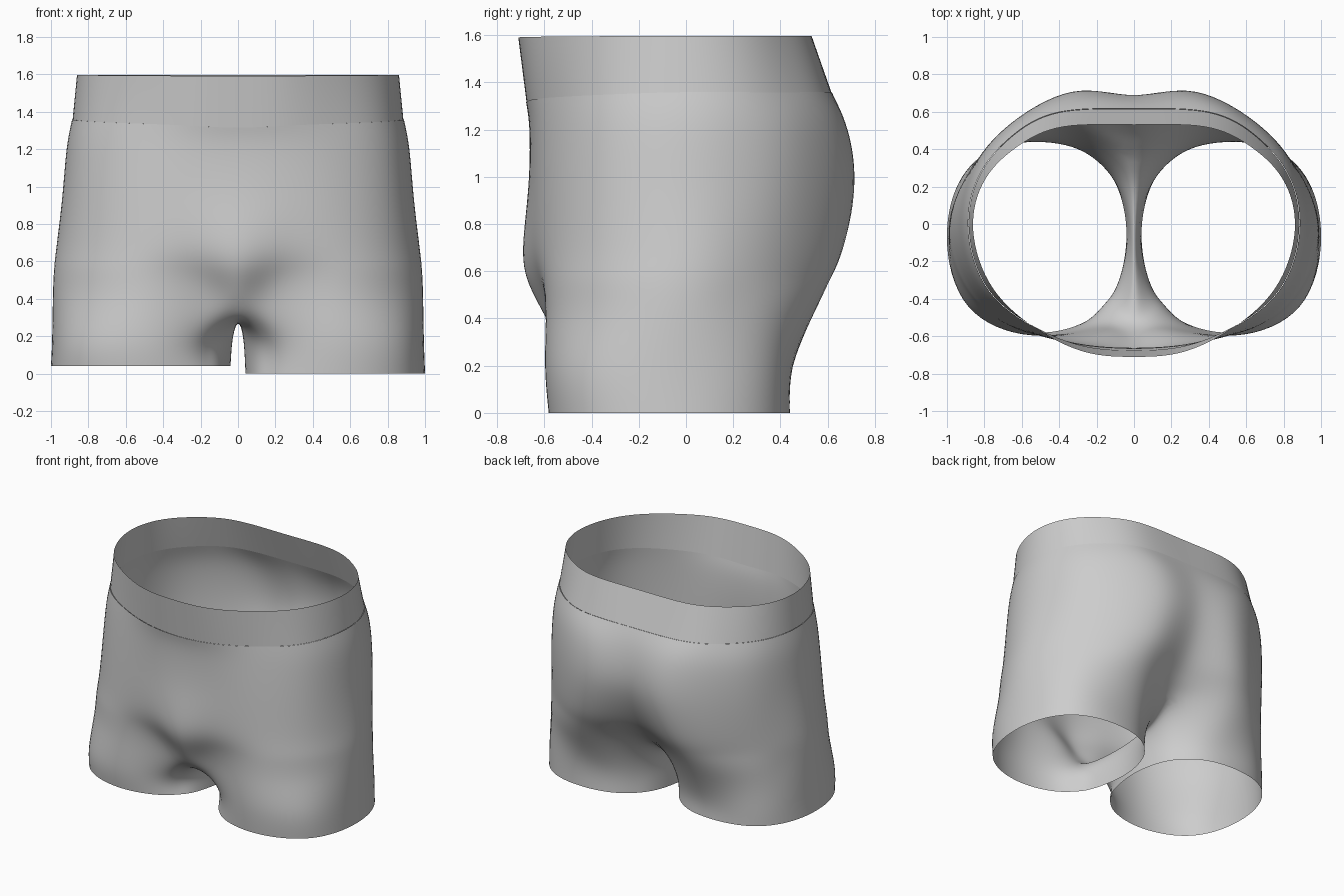
import bpy
import bmesh
from math import cos, sin, radians, copysign
from mathutils import Vector

cube = bpy.data.objects.get("Cube")
if cube:
    bpy.data.objects.remove(cube, do_unlink=True)

fabric = bpy.data.materials.new("grey fabric")
fabric.use_nodes = True
grey = (0.61, 0.61, 0.61, 1)
fabric.diffuse_color = grey
fabric.node_tree.nodes["Principled BSDF"].inputs["Base Color"].default_value = grey


def row(front_z, back_z, outline):
    """Half outline from centre front, round the hip, to centre back."""
    last = len(outline) - 1
    return [Vector((x, y, front_z + (back_z - front_z) * min(1, 2 * i / last)))
            for i, (x, y) in enumerate(outline)]


def squared(value):
    """Fuller corners than a plain ellipse."""
    return copysign(abs(value) ** .87, value)


def leg_ring(z, cx, cy, rx, ry):
    """Closed ring round one leg; the last three points face the other leg."""
    angles = (-136, -116, -86, -42, 0, 36, 72, 105, 133, 155, 180, 207)
    return [Vector((cx + rx * squared(cos(radians(a))),
                    cy + ry * squared(sin(radians(a))), z)) for a in angles]


def strips(rows, closed=False):
    """Quads between neighbouring rows of points."""
    quads = []
    for a, b in zip(rows, rows[1:]):
        n = len(a)
        for i in range(n if closed else n - 1):
            j = (i + 1) % n
            quads.append((a[i], a[j], b[j], b[i]))
    return quads


def limit_point(v):
    """Where the subdivided surface ends up for a cage vertex."""
    if v.is_boundary:
        rim = [e.other_vert(v).co for e in v.link_edges if e.is_boundary]
        return (v.co * 4 + rim[0] + rim[1]) / 6
    n = len(v.link_edges)
    near = [e.other_vert(v) for e in v.link_edges]
    total = v.co * n * n
    for w in near:
        total = total + w.co * 4
    for f in v.link_faces:
        for w in f.verts:
            if w != v and w not in near:
                total = total + w.co
    return total / (n * n + 5 * n)


def cloth(name, quads_for_side):
    """Smooth symmetric sheet whose surface passes through the given points."""
    bm = bmesh.new()
    found = {}

    def vert(p, side):
        co = (round(p.x * side, 4) + 0.0, round(p.y, 4), round(p.z, 4))
        if co not in found:
            found[co] = bm.verts.new(co)
        return found[co]

    for side in (1, -1):
        for quad in quads_for_side(side):
            bm.faces.new([vert(p, side) for p in quad[::side]])
    bmesh.ops.recalc_face_normals(bm, faces=bm.faces[:])

    # Push the cage outward until the smoothed surface meets its targets
    target = {v: v.co.copy() for v in bm.verts}
    for step in range(5):
        moves = [(v, target[v] - limit_point(v)) for v in bm.verts]
        for v, move in moves:
            v.co += move
    for f in bm.faces:
        f.smooth = True

    mesh = bpy.data.meshes.new(name)
    bm.to_mesh(mesh)
    bm.free()
    mesh.materials.append(fabric)
    obj = bpy.data.objects.new(name, mesh)
    bpy.context.collection.objects.link(obj)
    smooth = obj.modifiers.new("smooth cloth", 'SUBSURF')
    smooth.levels = smooth.render_levels = 3
    return obj


# Outlines of the upper part, waist to crotch
rim = row(1.59, 1.597, [(0, -.71), (.25, -.688), (.505, -.57), (.75, -.35), (.86, -.03),
                        (.795, .24), (.625, .412), (.38, .52), (0, .53)])
seam = row(1.315, 1.358, [(0, -.675), (.26, -.655), (.52, -.555), (.775, -.355), (.883, -.03),
                          (.825, .26), (.655, .465), (.4, .597), (0, .615)])
# The body's top edge laps just outside the waistband
lap = [Vector((p.x * 1.003, p.y * 1.003, p.z)) for p in seam]
waist = row(1.19, 1.2, [(0, -.663), (.27, -.645), (.54, -.56), (.805, -.36), (.915, -.035),
                        (.86, .26), (.682, .5), (.35, .676), (0, .668)])
hip = row(.95, .95, [(0, -.668), (.28, -.645), (.56, -.567), (.825, -.37), (.938, -.045),
                     (.88, .255), (.695, .507), (.33, .708), (0, .682)])
seat = row(.7, .7, [(0, -.69), (.25, -.65), (.55, -.582), (.84, -.385), (.967, -.05),
                    (.9, .24), (.697, .492), (.34, .668), (0, .59)])
fold = row(.54, .56, [(0, -.665), (.22, -.612), (.54, -.588), (.855, -.395), (.983, -.055),
                      (.908, .235), (.71, .465), (.36, .61), (0, .495)])
thigh = row(.37, .41, [(0, -.575), (.19, -.562), (.53, -.592), (.865, -.405), (.99, -.06),
                       (.912, .23), (.725, .44), (.38, .535), (0, .37)])
thigh[-1].z = .43

# Saddle under the crotch, running from back to front
crotch = [Vector(p) for p in ((0, .15, .3), (0, -.14, .265), (0, -.45, .28))]


def body_quads(side):
    hem_z = 0 if side > 0 else .04
    legs = [thigh + crotch,
            leg_ring(.19, .51, -.072, .483, .522),
            leg_ring(hem_z, .52, -.07, .48, .51)]
    return strips([lap, waist, hip, seat, fold, thigh]) + strips(legs, closed=True)


cloth("shorts_body", body_quads)
cloth("waistband", lambda side: strips([rim, seam]))
